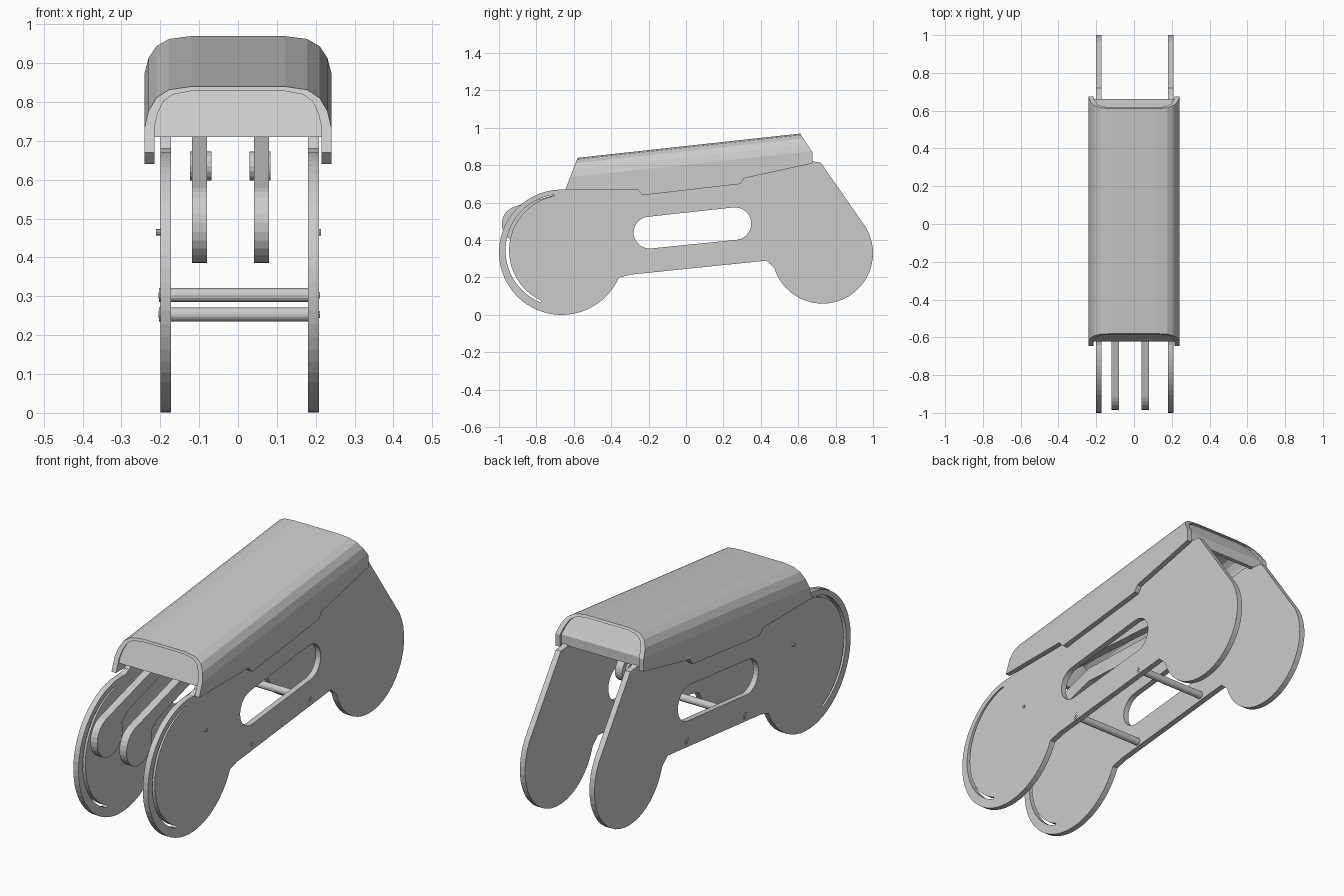
import bpy, bmesh
from math import sin, cos, radians
from mathutils import Matrix

if "Cube" in bpy.data.objects:
    bpy.data.objects.remove(bpy.data.objects["Cube"])

SLOPE = 0.109
SIDE = Matrix(((0, 0, 1), (1, 0, 0), (0, 1, 0))).to_4x4()
SLOPED = Matrix(((1, 0, 0), (0, 0, -1), (0, 1, -SLOPE))).to_4x4()


def arc(centre, r, a0, a1, n=16):
    angles = [radians(a0 + (a1 - a0) * i / n) for i in range(n + 1)]
    return [(centre[0] + r * cos(a), centre[1] + r * sin(a)) for a in angles]


def ring(centre, r, n=16):
    return arc(centre, r, 0, 360, n)[:-1]


def extrude(name, loops, lo, hi, frame=SIDE):
    """Extrude an outline (first loop) with holes (other loops)."""
    curve = bpy.data.curves.new(name, 'CURVE')
    curve.dimensions = '2D'
    curve.fill_mode = 'BOTH'
    curve.extrude = (hi - lo) / 2
    for pts in loops:
        s = curve.splines.new('POLY')
        s.points.add(len(pts) - 1)
        for p, (u, v) in zip(s.points, pts):
            p.co = (u, v, 0, 1)
        s.use_cyclic_u = True
    temp = bpy.data.objects.new(name + "_outline", curve)
    bpy.context.collection.objects.link(temp)
    dg = bpy.context.evaluated_depsgraph_get()
    mesh = bpy.data.meshes.new_from_object(temp.evaluated_get(dg))
    bpy.data.objects.remove(temp)
    mesh.transform(frame @ Matrix.Translation((0, 0, (lo + hi) / 2)))
    bm = bmesh.new()
    bm.from_mesh(mesh)
    bmesh.ops.remove_doubles(bm, verts=bm.verts, dist=1e-5)
    bmesh.ops.recalc_face_normals(bm, faces=bm.faces)
    for f in bm.faces:
        f.smooth = False
    bm.to_mesh(mesh)
    bm.free()
    obj = bpy.data.objects.new(name, mesh)
    bpy.context.collection.objects.link(obj)
    return obj


def intersect(obj, other):
    """Keep the part of obj that lies inside other, then drop other."""
    mod = obj.modifiers.new("trim", 'BOOLEAN')
    mod.operation = 'INTERSECT'
    mod.solver = 'EXACT'
    mod.object = other
    dg = bpy.context.evaluated_depsgraph_get()
    mesh = bpy.data.meshes.new_from_object(obj.evaluated_get(dg))
    obj.modifiers.clear()
    obj.data = mesh
    bpy.data.objects.remove(other)


def mirrored(half):
    return half + [(-x, z) for x, z in reversed(half)]


# Side plates: round front, long grip slot, rounded rear leg, crescent slit
plate = (arc((-0.665, 0.335), 0.335, -24, -274, 40)
         + [(-0.6, 0.68), (-0.58, 0.715), (0.6, 0.845), (0.68, 0.82), (0.72, 0.815)]
         + arc((0.73, 0.33), 0.27, 30, -163, 22)
         + [(0.43, 0.29), (-0.3, 0.215)])
grip = arc((-0.195, 0.44), 0.085, 96, 276) + arc((0.262, 0.488), 0.087, -84, 96)
slit = (arc((-0.665, 0.345), 0.3, 98, 248, 24)
        + arc((-0.65, 0.345), 0.296, 246, 100, 24))
for name, lo, hi in (("right_plate", -0.2, -0.172), ("left_plate", 0.18, 0.208)):
    extrude(name, [plate, grip, slit], lo, hi)

# Cover shell with a rounded section, trimmed to its side profile
TOP = 0.903
outer = [(0.24, TOP - 0.45), (0.24, TOP - 0.1), (0.23, TOP - 0.06),
         (0.21, TOP - 0.028), (0.178, TOP - 0.008), (0.12, TOP)]
inner = [(0.215, TOP - 0.45), (0.215, TOP - 0.1), (0.207, TOP - 0.067),
         (0.192, TOP - 0.037), (0.168, TOP - 0.02), (0.12, TOP - 0.011)]
shell = mirrored(outer) + list(reversed(mirrored(inner)))
profile = [(-0.645, 0.67), (-0.58, 0.84), (0.61, 0.97), (0.675, 0.87), (0.675, 0.81),
           (0.31, 0.73), (0.29, 0.7), (-0.23, 0.64), (-0.26, 0.67)]
cover = extrude("cover", [profile], -0.3, 0.3)
intersect(cover, extrude("section", [shell], -1, 1, SLOPED))

# End panels fitted inside the shell
ends = {
    "front_panel": [(-0.57, 0.85), (-0.622, 0.71), (-0.6, 0.71), (-0.548, 0.85)],
    "rear_panel": [(0.595, 0.975), (0.663, 0.868), (0.663, 0.82), (0.643, 0.82),
                   (0.643, 0.86), (0.573, 0.97)],
}
for name, pts in ends.items():
    panel = extrude(name, [pts], -0.3, 0.3)
    intersect(panel, extrude("section", [mirrored(inner)], -1, 1, SLOPED))

# Inner arms with a round front end and a pivot hub at the rear
PIVOT = (0.38, 0.635)
arm = (arc((-0.885, 0.485), 0.1, 110, 380, 20)
       + [(-0.74, 0.56), (-0.42, 0.655), (0.3, 0.61)]
       + arc(PIVOT, 0.06, -110, 85, 14)
       + [(-0.42, 0.722)])
for side, lo, hi, hub_lo, hub_hi in (("right", -0.118, -0.08, -0.123, -0.068),
                                     ("left", 0.041, 0.08, 0.029, 0.084)):
    extrude(side + "_arm", [arm], lo, hi)
    extrude(side + "_hub", [ring(PIVOT, 0.037)], hub_lo, hub_hi)

# Cross rods with bolt heads
for i, at in enumerate([(-0.18, 0.253), (0.275, 0.303)]):
    extrude(f"cross_rod_{i}", [ring(at, 0.018)], -0.203, 0.209)
    extrude(f"bolt_head_{i}", [ring(at, 0.01, 6)], -0.205, 0.211)

# Small pins at the centre of the round front
for name, lo, hi in (("right_pin", -0.211, -0.19), ("left_pin", 0.19, 0.214)):
    extrude(name, [ring((-0.55, 0.465), 0.008, 8)], lo, hi)
